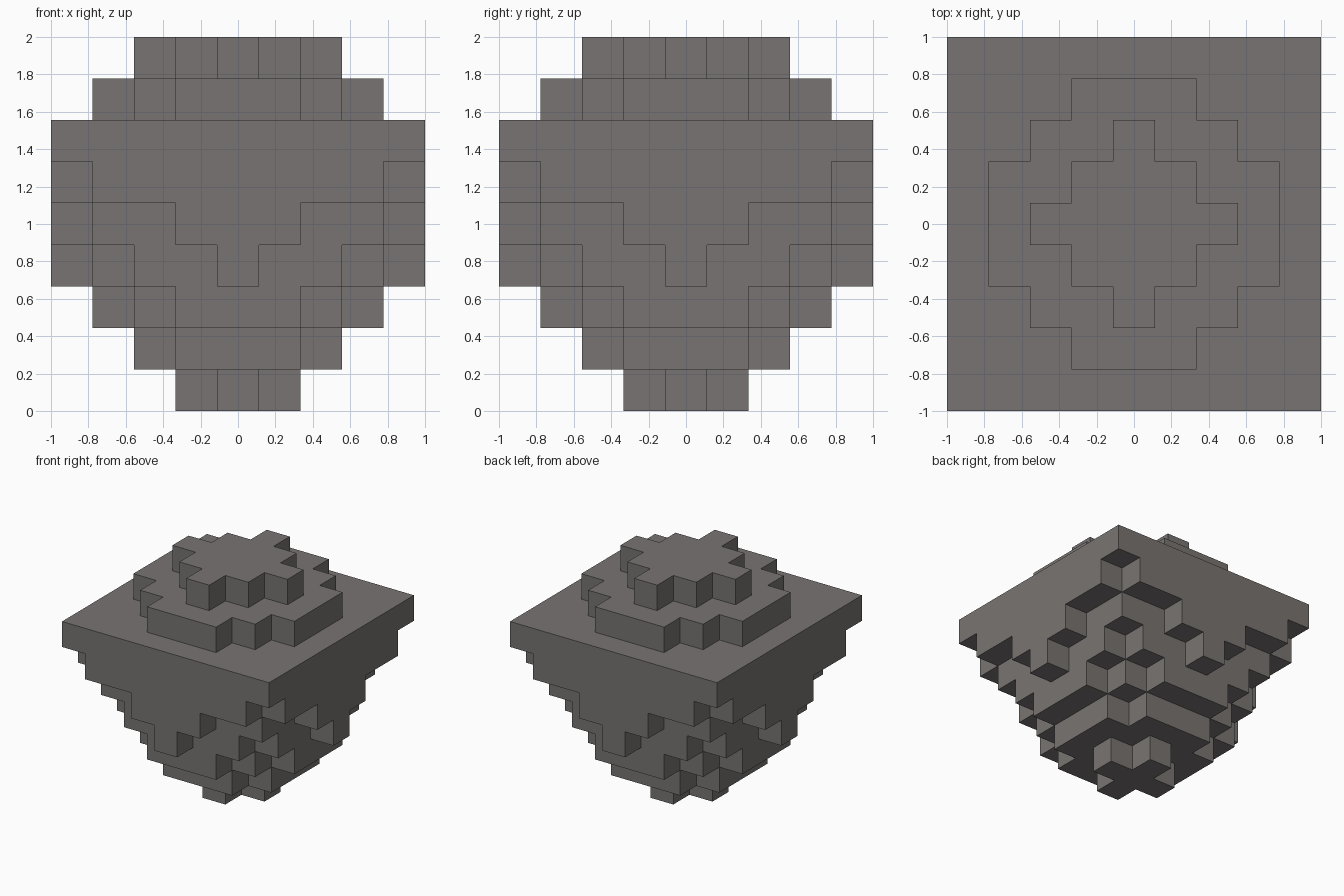
import bpy, bmesh
from mathutils import Vector

cube = bpy.data.objects.get("Cube")
if cube:
    bpy.data.objects.remove(cube, do_unlink=True)

# Stone colour
stone = bpy.data.materials.new("warm grey stone")
stone.use_nodes = True
colour = (0.188, 0.175, 0.168, 1)
stone.diffuse_color = colour
bsdf = stone.node_tree.nodes["Principled BSDF"]
bsdf.inputs["Base Color"].default_value = colour
bsdf.inputs["Roughness"].default_value = 0.9

# Blocky boulder: squared disc radius of each layer, bottom to top
LAYERS = [1, 5, 10, 16, 18, 25, 32, 10, 4]
SIZE = 2 / len(LAYERS)
span = range(-4, 5)
blocks = {(x, y, z) for z, limit in enumerate(LAYERS)
          for x in span for y in span if x * x + y * y <= limit}

bm = bmesh.new()
corners = {}


def corner(p):
    key = tuple(round(2 * c) for c in p)
    if key not in corners:
        corners[key] = bm.verts.new(p * SIZE)
    return corners[key]


# Outer skin: one square wherever a block meets open air
for block in blocks:
    centre = Vector(block) + Vector((0, 0, 0.5))
    for axis in range(3):
        for side in (-1, 1):
            normal = Vector((0, 0, 0))
            normal[axis] = side
            if tuple(int(a + b) for a, b in zip(block, normal)) in blocks:
                continue
            u = Vector((0, 0, 0))
            u[(axis + 1) % 3] = 0.5
            v = normal.cross(u)
            mid = centre + normal / 2
            bm.faces.new([corner(mid + a * u + b * v)
                          for a, b in ((-1, -1), (1, -1), (1, 1), (-1, 1))])

mesh = bpy.data.meshes.new("boulder")
bm.to_mesh(mesh)
bm.free()
mesh.materials.append(stone)
boulder = bpy.data.objects.new("boulder", mesh)
bpy.context.collection.objects.link(boulder)
